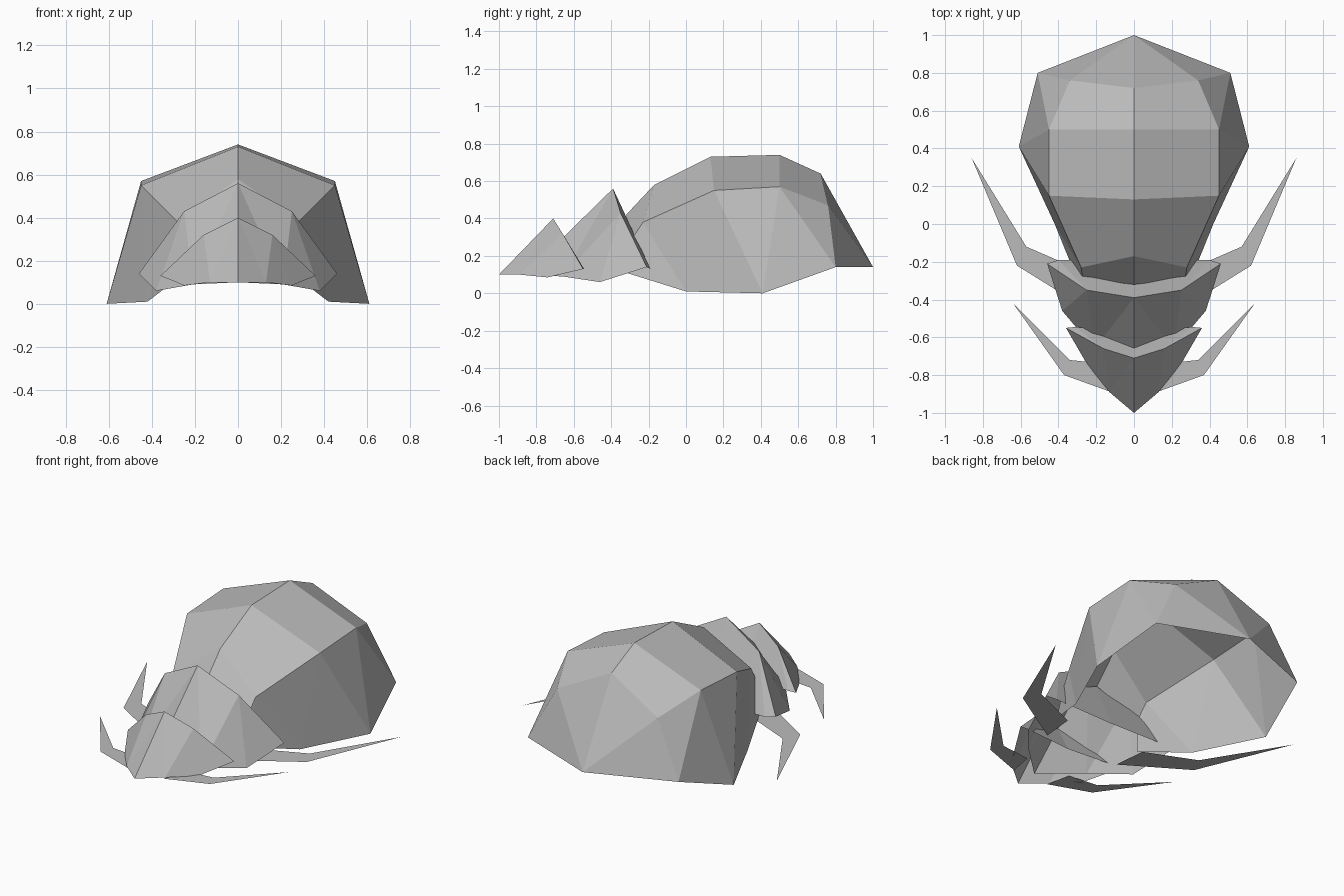
import bpy

if "Cube" in bpy.data.objects:
    bpy.data.objects.remove(bpy.data.objects["Cube"])

grey = bpy.data.materials.new("shell_grey")
grey.diffuse_color = (0.5, 0.5, 0.5, 1)
grey.use_nodes = True
grey.node_tree.nodes["Principled BSDF"].inputs["Base Color"].default_value = grey.diffuse_color


def half_shell(name, pts, faces):
    """Build the right half of a faceted part and mirror it across x = 0."""
    me = bpy.data.meshes.new(name)
    me.from_pydata(pts, [], faces)
    me.materials.append(grey)
    ob = bpy.data.objects.new(name, me)
    bpy.context.collection.objects.link(ob)
    mod = ob.modifiers.new("mirror", 'MIRROR')
    mod.use_clip = True
    mod.merge_threshold = 0.001
    return ob


# Abdomen: spine points, ridge points, rim points (open underneath)
half_shell("abdomen", [
    (0, 1, .14), (0, .72, .64), (0, .5, .74), (0, .13, .73), (0, -.17, .58), (0, -.32, .42),
    (.34, .76, .47), (.45, .5, .57), (.45, .15, .55), (.28, -.23, .38), (.27, -.29, .29),
    (.51, .8, .14), (.61, .41, 0), (.42, 0, .01), (.29, -.32, .11)],
    [(0, 11, 6), (0, 6, 1), (1, 6, 7, 2), (2, 7, 8, 3), (3, 8, 9, 4), (4, 9, 10, 5),
     (11, 7, 6), (11, 12, 7), (12, 8, 7), (12, 13, 8), (13, 9, 8), (13, 14, 9), (14, 10, 9)])


def hood(name, peak, mid, corner, low, front, tip, inner, base):
    """Pointed plate with a sloping wall behind it."""
    half_shell(name, [peak, mid, corner, low, front, tip, inner, base],
               [(0, 5, 4), (0, 4, 1), (1, 4, 3), (1, 3, 2),
                (0, 1, 6, 7), (1, 2, 6)])


# Thorax and head plates
hood("thorax", (0, -.39, .56), (.25, -.35, .43), (.46, -.21, .14), (.38, -.46, .06),
     (.21, -.66, .09), (0, -.86, .1), (.40, -.19, .13), (0, -.20, .13))
hood("head", (0, -.71, .40), (.16, -.66, .32), (.36, -.55, .13), (.25, -.74, .085),
     (.13, -.89, .10), (0, -1, .1), (.31, -.545, .13), (0, -.57, .13))


# Flat swept-back legs
def leg(name, outline, z):
    half_shell(name, [(x, y, z) for x, y in outline], [(0, 1, 4), (1, 2, 3, 4)])


leg("rear_leg", [(.86, .35), (.57, -.12), (.27, -.25), (.25, -.45), (.62, -.22)], .07)
leg("front_leg", [(.64, -.42), (.34, -.72), (.15, -.74), (.12, -.89), (.37, -.80)], .09)
